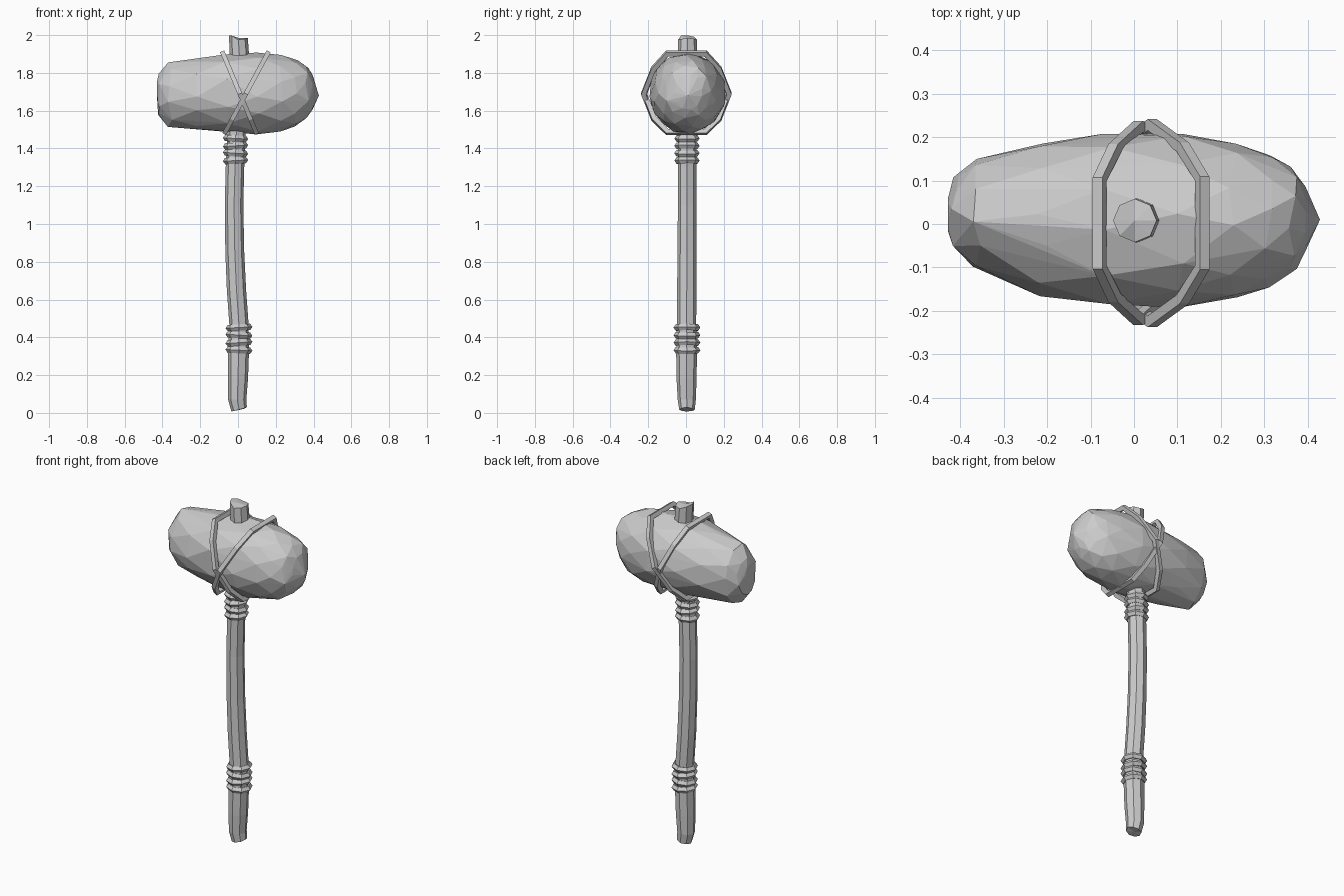
import bpy, bmesh, math, random
from mathutils import Vector, Matrix

if "Cube" in bpy.data.objects:
    bpy.data.objects.remove(bpy.data.objects["Cube"])

random.seed(4)
TAU = math.tau


def finish(name, bm):
    bmesh.ops.recalc_face_normals(bm, faces=bm.faces)
    mesh = bpy.data.meshes.new(name)
    bm.to_mesh(mesh)
    bm.free()
    ob = bpy.data.objects.new(name, mesh)
    bpy.context.collection.objects.link(ob)
    return ob


def skin(name, rings, closed=False):
    """Join equal-length rings of points with quads; cap the ends if open."""
    bm = bmesh.new()
    vs = [[bm.verts.new(p) for p in r] for r in rings]
    n, m = len(vs), len(vs[0])
    for i in range(n if closed else n - 1):
        a, b = vs[i], vs[(i + 1) % n]
        for j in range(m):
            k = (j + 1) % m
            bm.faces.new((a[j], a[k], b[k], b[j]))
    if not closed:
        for r in (vs[0], vs[-1]):
            c = bm.verts.new(sum((v.co for v in r), Vector()) / m)
            for j in range(m):
                bm.faces.new((r[j], r[(j + 1) % m], c))
    return finish(name, bm)


# Handle: bent octagonal stick (z, centre x, centre y, radius)
path = [(0.015, 0.006, 0.005, 0.041), (0.07, -0.004, 0.004, 0.048),
        (0.18, 0.0, 0.003, 0.053), (0.32, 0.003, 0.003, 0.055),
        (0.47, 0.005, 0.003, 0.051), (0.65, -0.008, 0.004, 0.051),
        (0.85, -0.017, 0.005, 0.050), (1.10, -0.021, 0.006, 0.049),
        (1.30, -0.016, 0.006, 0.049), (1.48, -0.008, 0.006, 0.049),
        (1.90, 0.007, 0.008, 0.051), (1.985, 0.002, 0.008, 0.050)]
bottom_dz = [0.016, 0.008, 0.0, -0.004, -0.008, -0.004, 0.002, 0.01]
top_dz = [0.0, -0.004, -0.008, 0.006, 0.014, 0.012, -0.01, -0.006]
rings = []
for i, (z, cx, cy, r) in enumerate(path):
    dz = bottom_dz if i == 0 else top_dz if i == len(path) - 1 else [0] * 8
    rings.append([(cx + r * math.cos(TAU * j / 8), cy + r * math.sin(TAU * j / 8), z + dz[j])
                  for j in range(8)])
skin("handle", rings)


# Cord wraps: slightly tilted eight-sided rings around the handle
def wrap(name, cx, z, radius, tilt):
    loops = []
    for i in range(8):
        a = TAU * i / 8
        loop = []
        for j in range(5):
            b = TAU * j / 5
            r = radius + 0.017 * math.cos(b)
            loop.append(Matrix.Rotation(tilt, 3, 'Y') @ Vector(
                (r * math.cos(a), r * math.sin(a), 0.018 * math.sin(b))) + Vector((cx, 0.005, z)))
        loops.append(loop)
    skin(name, loops, closed=True)


for i in range(4):
    t = math.radians((3, -4, 4, -3)[i])
    wrap(f"upper_wrap_{i + 1}", -0.013, 1.453 - 0.039 * i, 0.050, t)
    wrap(f"lower_wrap_{i + 1}", 0.005, 0.452 - 0.040 * i, 0.054, -t)

# Stone head: faceted hull (x, bottom z, top z, min y, max y)
stations = [(-0.428, 1.66, 1.76, -0.02, 0.06), (-0.412, 1.58, 1.795, -0.06, 0.11),
            (-0.36, 1.518, 1.853, -0.10, 0.15), (-0.21, 1.505, 1.875, -0.165, 0.188),
            (-0.06, 1.49, 1.898, -0.192, 0.206), (0.11, 1.48, 1.902, -0.19, 0.208),
            (0.23, 1.49, 1.892, -0.168, 0.185), (0.31, 1.515, 1.868, -0.145, 0.158),
            (0.365, 1.56, 1.838, -0.11, 0.13), (0.395, 1.605, 1.79, -0.06, 0.085)]
bm = bmesh.new()
for i, (x, z0, z1, y0, y1) in enumerate(stations):
    n = 7 if i == 0 else 11
    for j in range(n):
        a = TAU * (j + 0.5 * (i % 2) + random.uniform(-0.15, 0.15)) / n
        s = random.uniform(0.995, 1.03)
        bm.verts.new((x + random.uniform(-0.012, 0.012) * (0 < i < 9),
                      (y0 + y1) / 2 + s * (y1 - y0) / 2 * math.cos(a),
                      (z0 + z1) / 2 + s * (z1 - z0) / 2 * math.sin(a)))
bm.verts.new((0.428, 0.01, 1.68))
res = bmesh.ops.convex_hull(bm, input=bm.verts)
bmesh.ops.delete(bm, geom=[v for v in bm.verts if not v.link_faces], context='VERTS')
finish("stone_head", bm)


# Crossed lashings: square-section loops in tilted planes around the head
def lashing(name, mid_x, slope, grow):
    half = [(0.10, 0.213), (0.172, 0.13), (0.222, 0.0), (0.172, -0.13), (0.10, -0.203)]
    outline = half + [(-y, z) for y, z in reversed(half)]
    side = Vector((1, 0, -slope)).normalized()
    loops = []
    for y, z in outline:
        c = Vector((mid_x + slope * z, y * grow + 0.002, 1.69 + z))
        out = Vector((slope * z, y * 1.0, z)).normalized()
        loops.append([c + out * u * 0.013 + side * v * 0.012
                      for u, v in ((-1, -1), (-1, 1), (1, 1), (1, -1))])
    skin(name, loops, closed=True)


lashing("lashing_a", 0.010, -0.42, 1.0)
lashing("lashing_b", 0.042, 0.54, 1.02)
